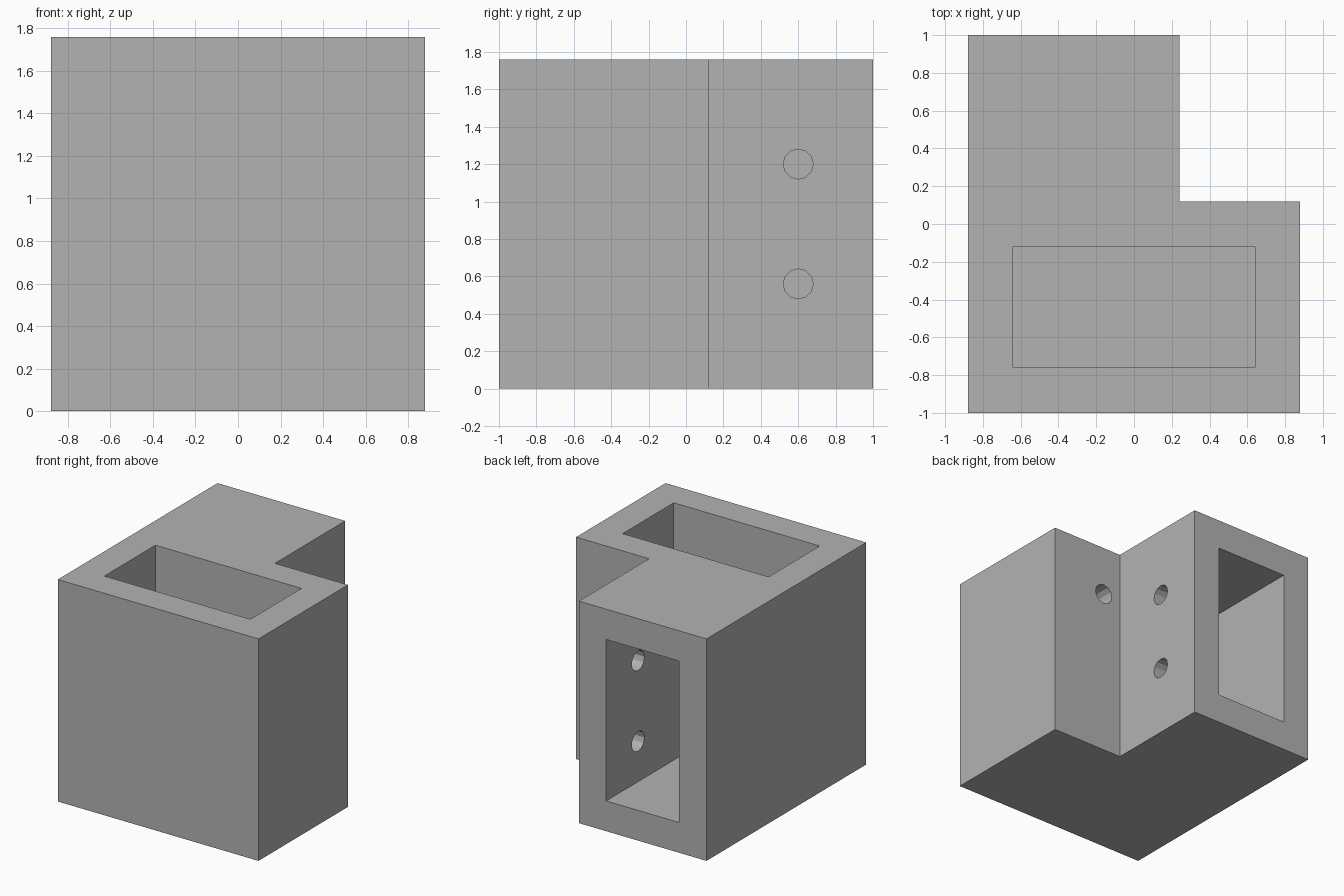
import bpy, bmesh
from math import pi
from mathutils import Vector, Matrix

if "Cube" in bpy.data.objects:
    bpy.data.objects.remove(bpy.data.objects["Cube"], do_unlink=True)

HEIGHT, WALL = 1.76, 0.24

grey = bpy.data.materials.new("plain grey")
grey.use_nodes = True
colour = (0.45, 0.45, 0.45, 1)
grey.diffuse_color = colour
grey.node_tree.nodes["Principled BSDF"].inputs["Base Color"].default_value = colour


def finish(bm, name):
    bmesh.ops.recalc_face_normals(bm, faces=bm.faces)
    mesh = bpy.data.meshes.new(name)
    bm.to_mesh(mesh)
    bm.free()
    mesh.materials.append(grey)
    obj = bpy.data.objects.new(name, mesh)
    bpy.context.collection.objects.link(obj)
    return obj


def box(name, low, high):
    low, high = Vector(low), Vector(high)
    bm = bmesh.new()
    bmesh.ops.create_cube(bm, size=1, matrix=Matrix.Translation((low + high) / 2)
                          @ Matrix.Diagonal((high - low).to_4d()))
    return finish(bm, name)


def drill(name, centre, axis):
    bm = bmesh.new()
    bmesh.ops.create_cone(bm, cap_ends=True, segments=12, radius1=0.08, radius2=0.08,
                          depth=0.4, matrix=Matrix.Translation(centre)
                          @ Matrix.Rotation(pi / 2, 4, axis))
    return finish(bm, name)


# L-shaped bracket body
outline = [(-0.88, -1), (0.88, -1), (0.88, 0.12), (0.24, 0.12), (0.24, 1), (-0.88, 1)]
bm = bmesh.new()
base = bm.faces.new([bm.verts.new((x, y, 0)) for x, y in outline])
top = bmesh.ops.extrude_face_region(bm, geom=[base])["geom"]
bmesh.ops.translate(bm, vec=(0, 0, HEIGHT),
                    verts=[v for v in top if isinstance(v, bmesh.types.BMVert)])
bracket = finish(bm, "bracket_body")

# Sockets open to the top and the back, and the screw holes through their walls
cutters = [
    box("top_socket", (-0.64, -0.76, WALL), (0.64, -0.12, HEIGHT + 0.2)),
    box("back_socket", (-0.64, 0, WALL), (0, 1.2, HEIGHT - WALL)),
    drill("corner_hole", (0.4, 0, 1.36), 'X'),
]
cutters += [drill("side_hole", (0.12, 0.6, z), 'Y') for z in (0.56, 1.2)]

bpy.context.view_layer.objects.active = bracket
for cutter in cutters:
    cutter.hide_render = True
    mod = bracket.modifiers.new(cutter.name, 'BOOLEAN')
    mod.operation = 'DIFFERENCE'
    mod.solver = 'EXACT'
    mod.object = cutter
    bpy.ops.object.modifier_apply(modifier=mod.name)
for cutter in cutters:
    bpy.data.objects.remove(cutter, do_unlink=True)
